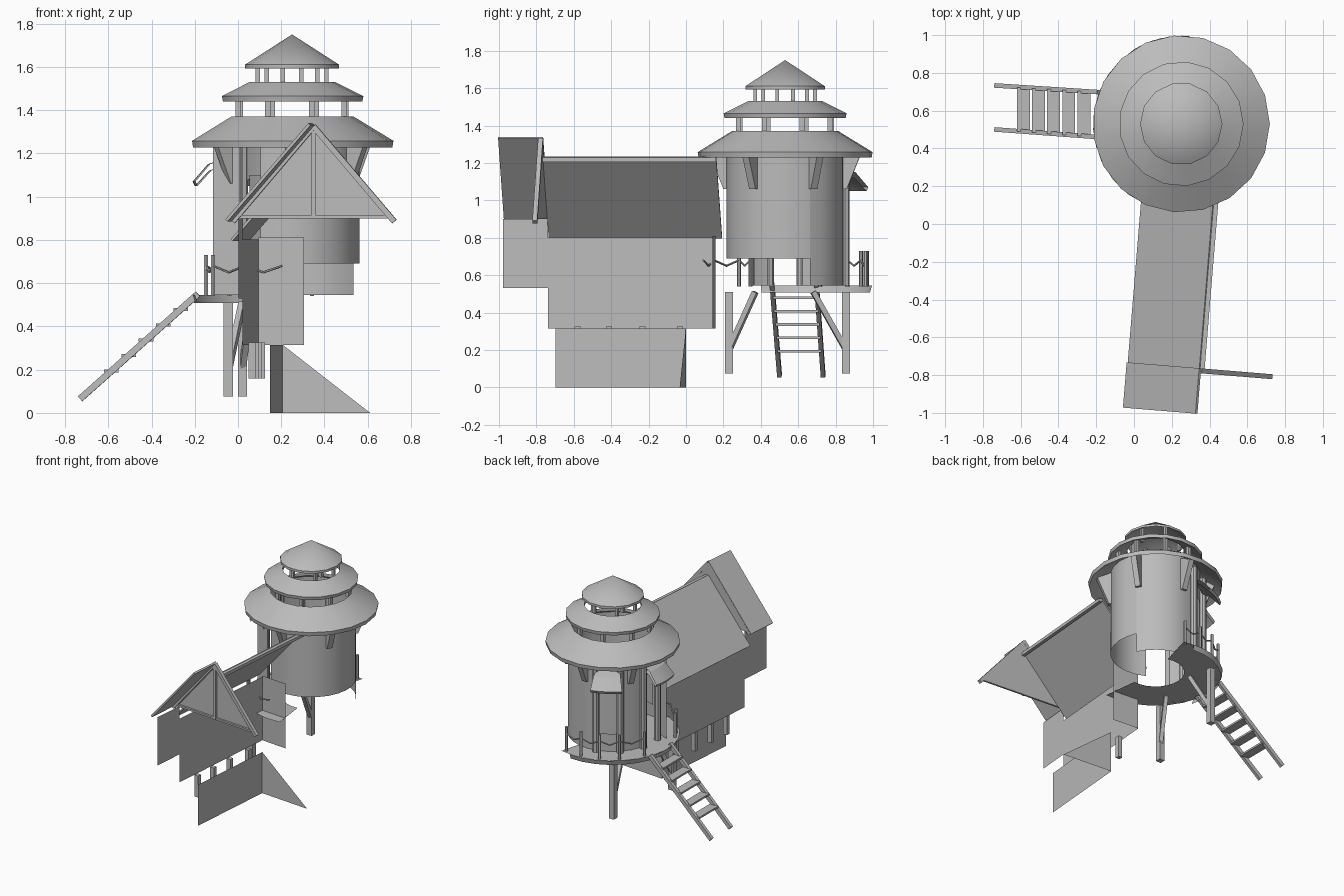
import bpy, bmesh
from math import sin, cos, pi, radians
from mathutils import Vector, Matrix

cube = bpy.data.objects.get("Cube")
if cube:
    bpy.data.objects.remove(cube, do_unlink=True)

grey = bpy.data.materials.new("plain_grey")
grey.use_nodes = True
grey.diffuse_color = (0.5, 0.5, 0.5, 1)
grey.node_tree.nodes["Principled BSDF"].inputs["Base Color"].default_value = (0.5, 0.5, 0.5, 1)

CENTRE = Vector((0.25, 0.53, 0))


def finish(name, bm, smooth=False):
    mesh = bpy.data.meshes.new(name)
    bm.to_mesh(mesh)
    bm.free()
    mesh.materials.append(grey)
    obj = bpy.data.objects.new(name, mesh)
    bpy.context.collection.objects.link(obj)
    if smooth:
        bpy.ops.object.select_all(action='DESELECT')
        obj.select_set(True)
        bpy.context.view_layer.objects.active = obj
        bpy.ops.object.shade_smooth_by_angle(angle=radians(30))
    return obj


def polar(r, deg, z):
    a = radians(deg)
    return CENTRE + Vector((r * cos(a), r * sin(a), z))


def lathe(name, profile, a0=0, a1=360, n=18):
    """Sweep (radius, height) points round the tower axis."""
    bm = bmesh.new()
    rows = [[bm.verts.new(polar(r, a0 + (a1 - a0) * i / n, z)) for r, z in profile]
            for i in range(n + 1)]
    for p, q in zip(rows, rows[1:]):
        for k in range(len(profile) - 1):
            bm.faces.new((p[k], q[k], q[k + 1], p[k + 1]))
    bmesh.ops.remove_doubles(bm, verts=bm.verts, dist=0.0005)
    return finish(name, bm, True)


def sheet(name, points, thick=0):
    bm = bmesh.new()
    bm.faces.new([bm.verts.new(p) for p in points])
    obj = finish(name, bm)
    if thick:
        mod = obj.modifiers.new("thickness", 'SOLIDIFY')
        mod.thickness = thick
        mod.offset = 0
    return obj


def bar(name, a, b, w=0.03, d=None, sides=4):
    """Straight beam or pole from a to b."""
    a, b = Vector(a), Vector(b)
    bm = bmesh.new()
    k = 0.7071 if sides == 4 else 0.5
    bmesh.ops.create_cone(bm, cap_ends=True, segments=sides, radius1=w * k, radius2=w * k,
                          depth=(b - a).length)
    if sides == 4:
        bmesh.ops.rotate(bm, verts=bm.verts, matrix=Matrix.Rotation(pi / 4, 3, 'Z'))
        bmesh.ops.scale(bm, verts=bm.verts, vec=(1, (d or w) / w, 1))
    rot = (b - a).to_track_quat('Z', 'Y').to_matrix().to_4x4()
    bm.transform(Matrix.Translation((a + b) / 2) @ rot)
    return finish(name, bm, sides > 4)


# Tiered conical roofs
lathe("top_roof", [(0, 1.75), (0.218, 1.61), (0.218, 1.592), (0, 1.72)], n=14)
lathe("middle_roof", [(0.2, 1.53), (0.33, 1.465), (0.325, 1.44), (0.2, 1.505), (0.2, 1.53)], n=17)
lathe("lower_roof", [(0.285, 1.37), (0.469, 1.258), (0.464, 1.228), (0.285, 1.345), (0.285, 1.37)], n=19)
for i in range(6):
    a = 60 * i + 15
    bar("top_roof_post", polar(0.165, a, 1.51), polar(0.165, a, 1.622), 0.02)
for i in range(8):
    a = 45 * i + 20
    bar("middle_roof_post", polar(0.265, a, 1.35), polar(0.265, a, 1.475), 0.025)

# Tower wall: raised on the house side, full height behind, with two doorways
R, TOP = 0.313, 1.335
lathe("tower_front_wall", [(R, 0.69), (R, TOP)], -118, 25, 10)
lathe("tower_back_wall", [(R, 0.545), (R, TOP)], 25, 104, 6)
lathe("tower_side_wall", [(R, 0.545), (R, TOP)], 134, 165, 2)
lathe("tower_corner_wall", [(R, 0.545), (R, TOP)], 195, 212, 2)
lathe("window_sill_wall", [(R, 0.545), (R, 0.68)], 104, 134, 2)
lathe("window_panel", [(R - 0.03, 0.545), (R - 0.03, 1.1)], 104, 134, 2)
for a0, a1 in ((104, 134), (165, 195)):
    lathe("lintel_wall", [(R, 1.08), (R, TOP)], a0, a1, 2)
    for a in (a0, a1):
        bar("door_jamb", polar(0.33, a, 0.545), polar(0.33, a, 1.27), 0.05, sides=8)
    # Curved awning over the opening
    lathe("awning", [(0.33, 1.17), (0.39, 1.15), (0.46, 1.07), (0.45, 1.05),
                     (0.385, 1.12), (0.33, 1.14)], a0 + 1, a1 - 1, 4)
# Flat entrance wall beside the ladder door
sheet("entrance_wall", [(-0.115, 0.4, 0.545), (0.01, 0.345, 0.545),
                        (0.01, 0.345, 1.28), (-0.115, 0.4, 1.25)])

# Eave brackets
for i in range(6):
    a = 60 * i + 28
    sheet("eave_bracket", [polar(0.31, a, 1.06), polar(0.33, a, 1.06),
                           polar(0.41, a, 1.26), polar(0.31, a, 1.31)], 0.04)

# Crescent balcony
lathe("balcony_floor", [(0.2, 0.545), (0.467, 0.545)], 75, 277, 14)
lathe("balcony_rim", [(0.467, 0.545), (0.455, 0.508)], 85, 196, 9)


def rope(points):
    for p, q in zip(points, points[1:]):
        m = (p + q) / 2 - Vector((0, 0, 0.03))
        bar("rail_rope", p, m, 0.011, sides=6)
        bar("rail_rope", m, q, 0.011, sides=6)


back = (78, 95, 113, 131, 155)
side = (205, 214)
for a in back + side:
    bar("rail_post", polar(0.44, a, 0.54), polar(0.44, a, 0.73), 0.022, sides=6)
rope([polar(0.44, a, 0.68) for a in back])
rope([polar(0.44, a, 0.68) for a in side + (240, 264)])

# Balcony stilts and braces
for x, y, tx, ty in ((0.02, 0.855, 0.06, 0.68), (-0.045, 0.23, 0.02, 0.37)):
    bar("stilt", (x, y, 0.075), (x, y, 0.51), 0.042)
    bar("stilt_brace", (x, y, 0.2), (tx, ty, 0.51), 0.028)

# Ladder
low = [Vector((-0.73, y, 0.065)) for y in (0.5, 0.733)]
high = [Vector((-0.185, y, 0.55)) for y in (0.46, 0.698)]
for p, q in zip(low, high):
    bar("ladder_rail", p, q, 0.024, 0.03)
for i in range(5):
    t = 0.265 + 0.147 * i
    a, b = (p.lerp(q, t) for p, q in zip(low, high))
    out = Vector((0.034, 0, 0))
    sheet("ladder_step", [a - out, a + out, b + out, b - out], 0.014)

# House frame: u across, v along the ridge, slightly turned
ALONG, ACROSS = Vector((0.082, 0.9966, 0)), Vector((0.9966, -0.082, 0))


def house(u, v, z):
    return Vector((0.35, -0.765, z)) + ACROSS * u + ALONG * v


def wall(name, u, v0, v1, z0, z1):
    return sheet(name, [house(u, v0, z0), house(u, v1, z0), house(u, v1, z1), house(u, v0, z1)])


# Open-sided house: one roof slope, side wall and part of the end wall
sheet("main_roof", [house(0, 0, 1.23), house(0, 0.93, 1.23),
                    house(-0.38, 0.93, 0.8), house(-0.38, 0, 0.8)], 0.012)
bar("ridge_beam", house(0.012, 0, 1.218), house(0.012, 0.93, 1.218), 0.024)
sheet("porch_roof", [house(0, -0.24, 1.335), house(0, 0, 1.335),
                     house(-0.385, 0, 0.89), house(-0.385, -0.24, 0.89)], 0.014)
wall("side_wall", -0.33, 0, 0.9, 0.315, 0.802)
wall("porch_wall", -0.33, -0.24, 0, 0.53, 0.9)
sheet("end_wall", [house(-0.33, 0.9, 0.315), house(-0.12, 0.9, 0.315),
                   house(-0.12, 0.9, 0.81), house(-0.33, 0.9, 0.81)])

# Gable with timber trim
sheet("gable", [house(-0.36, 0, 0.9), house(0.36, 0, 0.9), house(0, 0, 1.32)])
for s in (-1, 1):
    bar("gable_rafter", house(0, -0.012, 1.325), house(0.375 * s, -0.012, 0.885), 0.026)
bar("gable_post", house(0, -0.012, 0.9), house(0, -0.012, 1.32), 0.018)
bar("gable_tie", house(-0.35, -0.008, 0.907), house(0.35, -0.008, 0.907), 0.014)

# Foundation
wall("foundation_side", -0.206, 0.05, 0.75, 0, 0.315)
sheet("foundation_end", [house(-0.206, 0.75, 0), house(0.2, 0.75, 0), house(-0.206, 0.75, 0.315)])
for v in (0.16, 0.33, 0.51, 0.71):
    bar("floor_post", house(-0.3, v, 0.16), house(-0.3, v, 0.325), 0.032)
